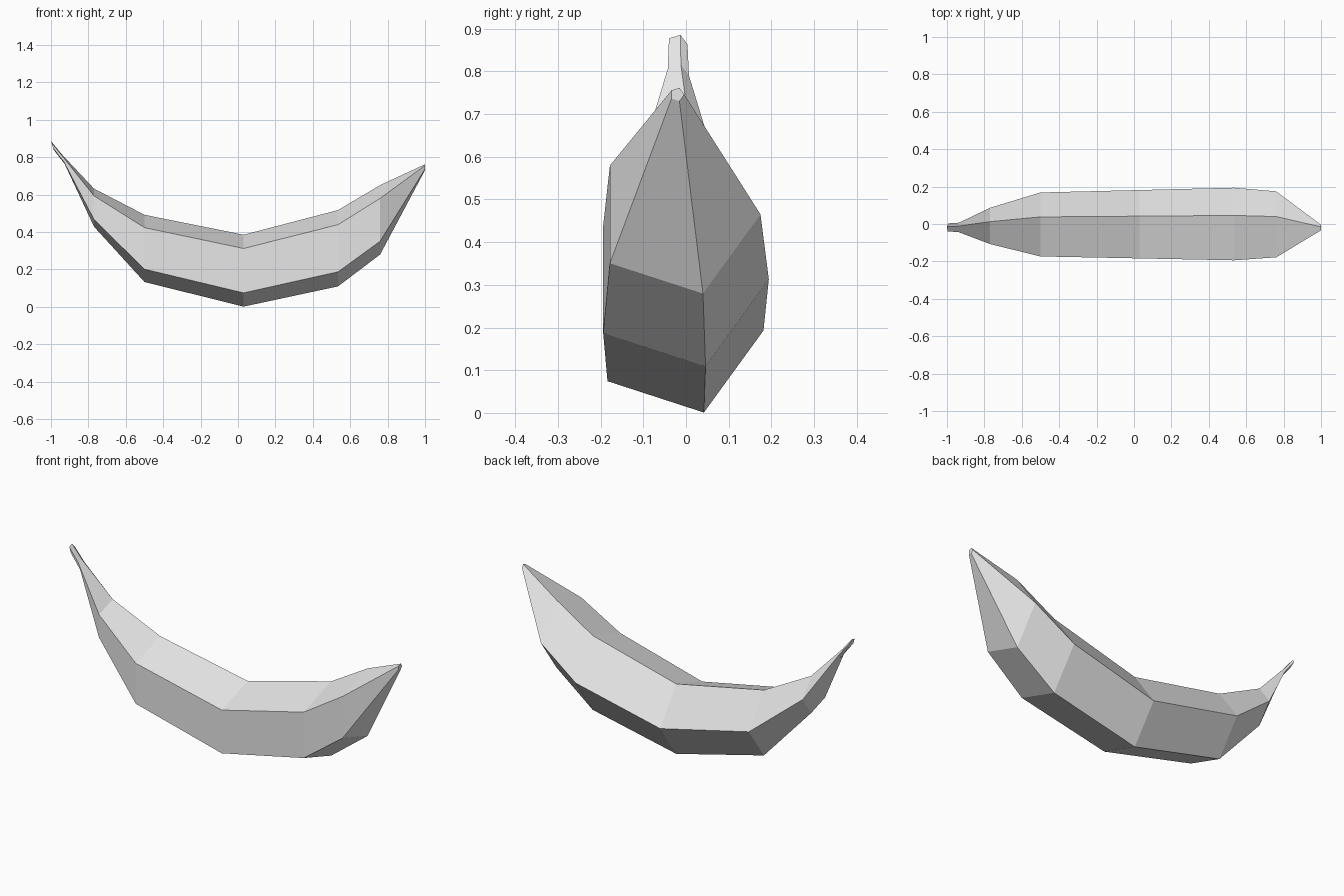
import bpy, bmesh
from math import sin, cos, tau

cube = bpy.data.objects.get("Cube")
if cube:
    bpy.data.objects.remove(cube, do_unlink=True)

SIDES = 5
Y_CENTRE = -0.0205

# Rings along the fruit: x, centre height, radius, lean
RINGS = [
    (-0.993, 0.863, 0.024, 0.3),   # stem end
    (-0.935, 0.790, 0.0275, 0.3),  # stem base
    (-0.77, 0.530, 0.107, 0),
    (-0.50, 0.312, 0.189, 0),
    (0.03, 0.193, 0.202, 0),
    (0.535, 0.313, 0.2145, 0),
    (0.76, 0.465, 0.195, 0),
    (1.0, 0.746, 0.0165, 0),       # blossom tip
]


def make_material(name, colour):
    mat = bpy.data.materials.new(name)
    mat.use_nodes = True
    mat.diffuse_color = colour
    mat.node_tree.nodes["Principled BSDF"].inputs["Base Color"].default_value = colour
    return mat


def add_ring(bm, x, z, radius, lean):
    ring = []
    for i in range(SIDES):
        a = tau * i / SIDES
        dz = radius * sin(a)
        ring.append(bm.verts.new((x - lean * dz, Y_CENTRE + radius * cos(a), z + dz)))
    return ring


# Five-sided curved body with stem and tip, closed at both ends
bm = bmesh.new()
rings = [add_ring(bm, *r) for r in RINGS]
for a, b in zip(rings, rings[1:]):
    for i in range(SIDES):
        j = (i + 1) % SIDES
        bm.faces.new((a[i], a[j], b[j], b[i]))
bm.faces.new(rings[0])
bm.faces.new(rings[-1])
bmesh.ops.recalc_face_normals(bm, faces=bm.faces)

mesh = bpy.data.meshes.new("banana")
bm.to_mesh(mesh)
bm.free()
mesh.materials.append(make_material("light grey", (0.8, 0.8, 0.8, 1)))
banana = bpy.data.objects.new("banana", mesh)
bpy.context.collection.objects.link(banana)
